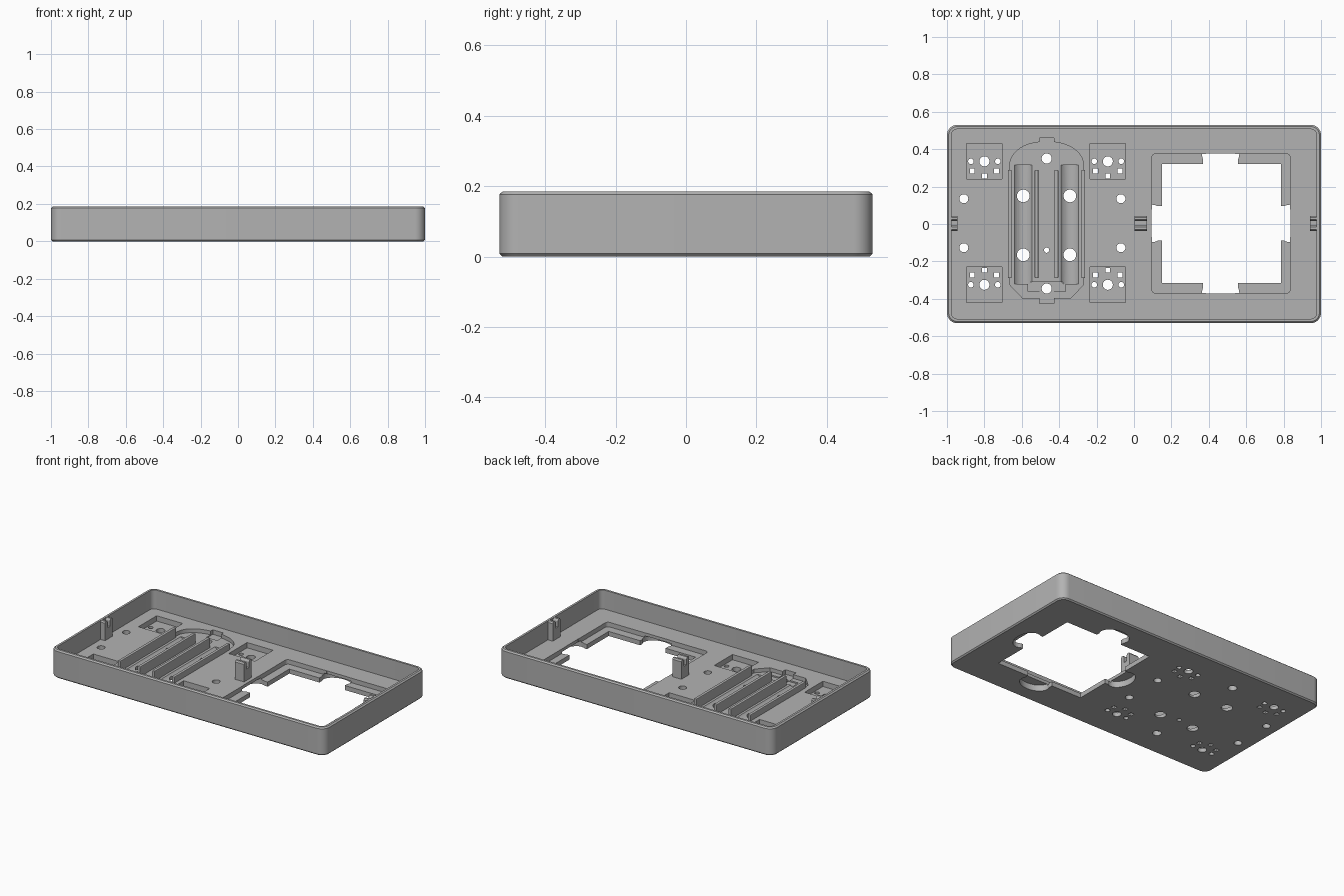
import bpy, bmesh, math
from mathutils import Matrix

if "Cube" in bpy.data.objects:
    bpy.data.objects.remove(bpy.data.objects["Cube"])

grey = bpy.data.materials.new("grey plastic")
grey.diffuse_color = (0.45, 0.45, 0.45, 1)
grey.use_nodes = True
grey.node_tree.nodes["Principled BSDF"].inputs["Base Color"].default_value = grey.diffuse_color
FLOOR = 0.06


def make(name, bm):
    bmesh.ops.recalc_face_normals(bm, faces=bm.faces)
    me = bpy.data.meshes.new(name)
    bm.to_mesh(me)
    bm.free()
    ob = bpy.data.objects.new(name, me)
    bpy.context.collection.objects.link(ob)
    me.materials.append(grey)
    return ob


def loft(name, rings):
    """Skin a stack of equal-length point rings and cap both ends."""
    bm = bmesh.new()
    loops = [[bm.verts.new(p) for p in r] for r in rings]
    n = len(loops[0])
    for a, b in zip(loops, loops[1:]):
        for i in range(n):
            bm.faces.new((a[i], a[(i + 1) % n], b[(i + 1) % n], b[i]))
    bm.faces.new(loops[0])
    bm.faces.new(loops[-1])
    return make(name, bm)


def rounded(x0, x1, y0, y1, r, z, seg=8):
    pts = []
    corners = ((x1 - r, y1 - r), (x0 + r, y1 - r), (x0 + r, y0 + r), (x1 - r, y0 + r))
    for q, (cx, cy) in enumerate(corners):
        for i in range(seg + 1):
            a = math.pi / 2 * (q + i / seg)
            pts.append((cx + r * math.cos(a), cy + r * math.sin(a), z))
    return pts


def prism(name, pts, z0, z1):
    return loft(name, [[(p[0], p[1], z) for p in pts] for z in (z0, z1)])


def box(name, x0, x1, y0, y1, z0, z1):
    return prism(name, [(x0, y0), (x1, y0), (x1, y1), (x0, y1)], z0, z1)


cutters = []


def cut_box(*b):
    cutters.append(box("cutter", *b))


def cut_round(x, y, rx, ry=None, z0=-0.05, z1=0.12, n=24):
    ry = ry or rx
    pts = [(x + rx * math.cos(2 * math.pi * i / n), y + ry * math.sin(2 * math.pi * i / n))
           for i in range(n)]
    cutters.append(prism("cutter", pts, z0, z1))


# Tray: bottom chamfer, outer wall, rim chamfer, inner wall, floor
profile = [(0.008, 0), (0, 0.008), (0, 0.177), (0.009, 0.185), (0.023, 0.185), (0.023, FLOOR)]
tray = loft("tray", [rounded(-1 + d, 1 - d, -0.53 + d, 0.53 - d, 0.055 - d, z)
                     for d, z in profile])

# Window: rounded ledge recess, opening and stepped side notches
cutters.append(prism("cutter", rounded(0.095, 0.835, -0.37, 0.375, 0.02, 0, 4), 0.03, 0.12))
cut_box(0.15, 0.785, -0.315, 0.32, -0.05, 0.13)
cut_box(0.385, 0.54, -0.371, 0.376, -0.06, 0.14)
cut_box(0.37, 0.555, -0.343, 0.347, -0.07, 0.15)
cut_box(0.094, 0.836, -0.07, 0.077, -0.08, 0.16)
cut_box(0.121, 0.812, -0.088, 0.095, -0.09, 0.17)

# Finger scoops under each side of the window
for x, y, rx, ry in ((0.463, 0.37, 0.1, 0.07), (0.463, -0.365, 0.1, 0.07),
                     (0.1, 0.003, 0.07, 0.1), (0.83, 0.003, 0.07, 0.1)):
    cut_round(x, y, rx, ry, -0.05, 0.04)

# Switch pockets with pin holes, facing the middle line
for cx in (-0.8, -0.14):
    for cy, s in ((0.335, 1), (-0.325, -1)):
        cut_box(cx - 0.095, cx + 0.095, cy - 0.095, cy + 0.095, 0.025, 0.11)
        cut_round(cx, cy, 0.027)
        for dx in (-0.072, 0.072):
            cut_round(cx + dx, cy, 0.015, n=16)
        for dx, dy in ((0, 0.078), (-0.065, 0.052), (0.065, 0.052)):
            x, y = cx + dx, cy - s * dy
            cut_box(x - 0.013, x + 0.013, y - 0.013, y + 0.013, -0.05, 0.12)

# Battery bay with arched back, chamfered front and end tabs
BX = -0.467
arch = [(BX + 0.197 * math.copysign(abs(math.cos(a)) ** 0.9, math.cos(a)),
         0.315 + 0.125 * math.sin(a)) for a in (math.pi * i / 20 for i in range(21))]
bay = arch + [(BX - 0.197, -0.325), (BX - 0.13, -0.395), (BX + 0.13, -0.395), (BX + 0.197, -0.325)]
cutters.append(prism("cutter", bay, 0.035, 0.13))
cut_box(BX - 0.039, BX + 0.039, 0.395, 0.46, 0.03, 0.12)
cut_box(BX - 0.039, BX + 0.039, -0.425, -0.35, 0.03, 0.12)
cut_box(BX - 0.1, BX + 0.1, -0.36, -0.31, 0.026, 0.125)

# Round-bottomed battery troughs
for cx in (-0.592, -0.343):
    pts = [(cx + 0.062 * math.cos(2 * math.pi * i / 32), 0.076 + 0.062 * math.sin(2 * math.pi * i / 32))
           for i in range(32)]
    cutters.append(loft("cutter", [[(x, y, z) for x, z in pts] for y in (-0.32, 0.315)]))
    for y in (0.15, -0.165):
        cut_round(cx, y, 0.034)

# Screw holes
for x in (-0.91, -0.07):
    for y in (0.135, -0.127):
        cut_round(x, y, 0.024)
for y, r in ((0.35, 0.027), (-0.345, 0.027), (-0.14, 0.014)):
    cut_round(BX, y, r)

# Apply the cuts and discard the cutters
for c in cutters:
    c.hide_render = True
    m = tray.modifiers.new("cut", 'BOOLEAN')
    m.operation, m.solver, m.object = 'DIFFERENCE', 'EXACT', c
deps = bpy.context.evaluated_depsgraph_get()
mesh = bpy.data.meshes.new_from_object(tray.evaluated_get(deps))
tray.modifiers.clear()
tray.data = mesh
for c in cutters:
    bpy.data.objects.remove(c)
mesh.materials.clear()
mesh.materials.append(grey)
for p in mesh.polygons:
    p.material_index = 0

# Battery retaining rails
for i, cx in enumerate((-0.664, -0.521, -0.415, -0.271)):
    rail = box(f"battery_rail_{i + 1}", cx - 0.01, cx + 0.01, -0.29, 0.29, 0.032, 0.1)
    b = rail.modifiers.new("soft edges", 'BEVEL')
    b.width, b.segments = 0.004, 2

# Slotted posts: a U profile across y, extruded along x
u = [(-0.04, 0.05), (0.04, 0.05), (0.04, 0.175), (0.033, 0.184), (0.02, 0.184), (0.012, 0.172),
     (0.012, 0.135), (-0.012, 0.135), (-0.012, 0.172), (-0.02, 0.184), (-0.033, 0.184), (-0.04, 0.175)]
for name, x0, x1 in (("left_post", -0.985, -0.945), ("middle_post", 0.003, 0.07),
                     ("right_post", 0.942, 0.985)):
    loft(name, [[(x, y + 0.003, z) for y, z in u] for x in (x0, x1)])

# Smooth rounded corners and holes, keep hard edges
bpy.ops.object.select_all(action='DESELECT')
tray.select_set(True)
bpy.context.view_layer.objects.active = tray
bpy.ops.object.shade_smooth_by_angle(angle=math.radians(30))
